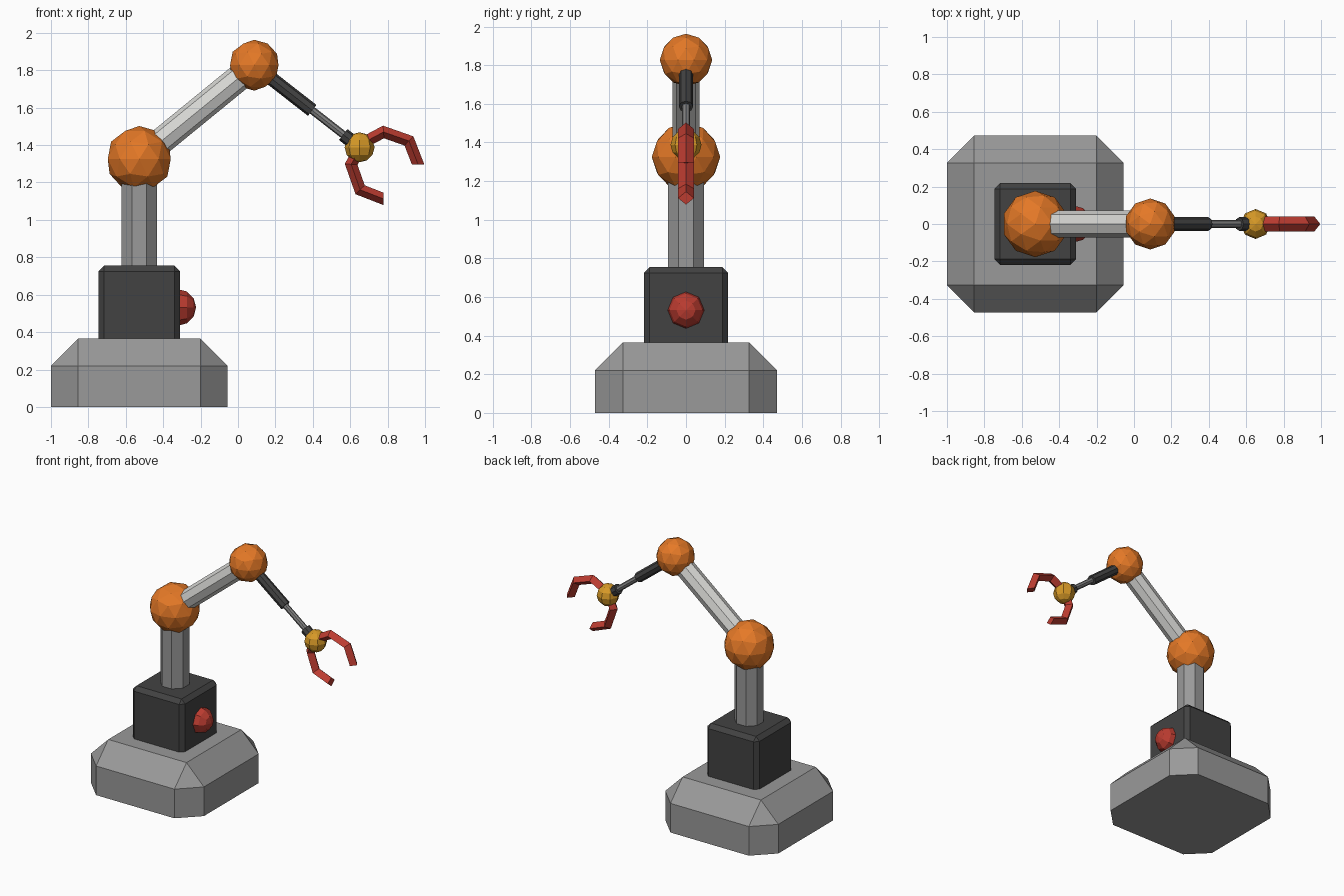
import bpy, bmesh, math
from mathutils import Vector, Matrix

if "Cube" in bpy.data.objects:
    bpy.data.objects.remove(bpy.data.objects["Cube"])


def material(name, rgb):
    m = bpy.data.materials.new(name)
    m.diffuse_color = (*rgb, 1)
    m.use_nodes = True
    m.node_tree.nodes["Principled BSDF"].inputs["Base Color"].default_value = m.diffuse_color
    return m


GREY = material("grey metal", (0.32, 0.32, 0.32))
LIGHT = material("light metal", (0.68, 0.68, 0.66))
DARK = material("dark metal", (0.055, 0.055, 0.055))
ROD = material("rod grey", (0.22, 0.22, 0.22))
ORANGE = material("orange joint", (0.78, 0.19, 0.02))
YELLOW = material("yellow joint", (0.68, 0.32, 0.02))
RED = material("red paint", (0.5, 0.045, 0.03))


def finish(name, bm, mat):
    bmesh.ops.recalc_face_normals(bm, faces=bm.faces)
    me = bpy.data.meshes.new(name)
    bm.to_mesh(me)
    bm.free()
    me.materials.append(mat)
    ob = bpy.data.objects.new(name, me)
    bpy.context.collection.objects.link(ob)
    return ob


def bevel_box(name, center, size, bevel, mat):
    """Box standing on its centre point, chamfered except along the bottom."""
    bm = bmesh.new()
    bmesh.ops.create_cube(bm, size=1)
    for v in bm.verts:
        v.co = Vector((v.co.x * size[0], v.co.y * size[1], (v.co.z + 0.5) * size[2])) + Vector(center)
    edges = [e for e in bm.edges if max(v.co.z for v in e.verts) > center[2] + 0.01]
    bmesh.ops.bevel(bm, geom=edges, offset=bevel, segments=1, affect='EDGES', profile=0.5)
    return finish(name, bm, mat)


def tube(name, a, b, radius, sides, mat, turn=0.0):
    """Faceted cylinder from a to b."""
    a, b = Vector(a), Vector(b)
    d = b - a
    bm = bmesh.new()
    rot = d.to_track_quat('Z', 'Y').to_matrix().to_4x4()
    bmesh.ops.create_cone(bm, cap_ends=True, segments=sides, radius1=radius, radius2=radius,
                          depth=d.length,
                          matrix=Matrix.Translation((a + b) / 2) @ rot @ Matrix.Rotation(turn, 4, 'Z'))
    return finish(name, bm, mat)


def ico_ball(name, center, radius, mat):
    bm = bmesh.new()
    bmesh.ops.create_icosphere(bm, subdivisions=2, radius=radius, matrix=Matrix.Translation(center))
    return finish(name, bm, mat)


def uv_ball(name, center, radius, mat, axis):
    bm = bmesh.new()
    rot = Vector(axis).to_track_quat('Z', 'Y').to_matrix().to_4x4()
    bmesh.ops.create_uvsphere(bm, u_segments=8, v_segments=6, radius=radius,
                              matrix=Matrix.Translation(center) @ rot)
    return finish(name, bm, mat)


def finger(name, origin, path, end_normal, mat):
    """Diamond section swept along a bent path in the xz plane."""
    half, depth = 0.031, 0.041
    bm = bmesh.new()
    pts = [Vector((x, 0, z)) for x, z in path]
    dirs = [(q - p).normalized() for p, q in zip(pts, pts[1:])]
    rings = []
    for i, p in enumerate(pts):
        d0, d1 = dirs[max(i - 1, 0)], dirs[min(i, len(dirs) - 1)]
        n0 = Vector((-d0.z, 0, d0.x))
        t = (d0 + d1).normalized()
        n = Vector((-t.z, 0, t.x))
        if i == len(pts) - 1:
            n = Vector((end_normal[0], 0, end_normal[1]))
        n = n * (half / n.dot(n0))
        side = Vector((0, depth, 0))
        rings.append([bm.verts.new(Vector(origin) + p + o) for o in (n, side, -n, -side)])
    for r, s in zip(rings, rings[1:]):
        for k in range(4):
            bm.faces.new((r[k], r[(k + 1) % 4], s[(k + 1) % 4], s[k]))
    bm.faces.new(rings[0])
    bm.faces.new(rings[-1])
    return finish(name, bm, mat)


CX = -0.528
shoulder = Vector((CX, 0, 1.325))
elbow = Vector((0.087, 0, 1.827))
wrist = Vector((0.65, 0, 1.388))
along = lambda t: elbow.lerp(wrist, t)

# Base, motor housing and button
bevel_box("base", (CX, 0, 0), (0.944, 0.944, 0.365), 0.145, GREY)
bevel_box("motor_housing", (CX, 0, 0.3), (0.436, 0.436, 0.455), 0.03, DARK)
uv_ball("button", (-0.322, 0, 0.532), 0.098, RED, (1, 0, 0))

# Column and upper arm
tube("column", (CX, 0, 0.7), shoulder, 0.102, 8, GREY, math.pi / 8)
ico_ball("shoulder_joint", shoulder, 0.177, ORANGE)
tube("upper_arm", shoulder, elbow, 0.071, 8, LIGHT)
ico_ball("elbow_joint", elbow, 0.136, ORANGE)

# Forearm: sleeve, rod and collar
tube("forearm_sleeve", elbow, along(0.55), 0.037, 8, DARK)
tube("forearm_rod", along(0.5), wrist, 0.021, 8, ROD)
tube("wrist_collar", along(0.845), along(0.915), 0.037, 8, DARK)
uv_ball("wrist_joint", wrist, 0.08, YELLOW, (0, 0, 1))

# Gripper: the lower finger mirrors the upper across the diagonal
grip = (0.669, 0, 1.406)
upper = [(0.013, 0.013), (0.109, 0.064), (0.245, 0.016), (0.294, -0.110)]
lower = [(-z, -x) for x, z in upper]
finger("upper_finger", grip, upper, (1, 0), RED)
finger("lower_finger", grip, lower, (0, 1), RED)
